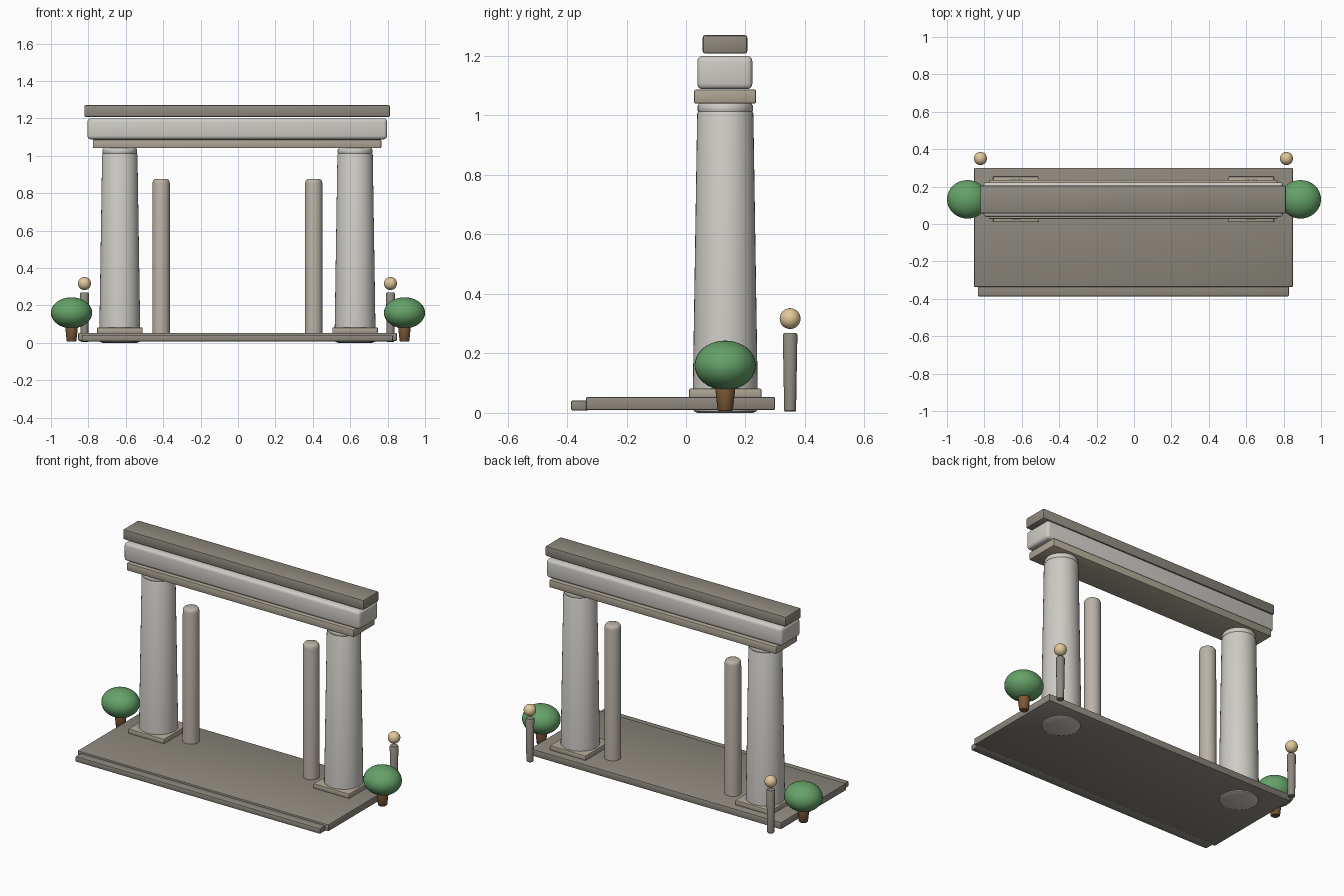
import bpy, math

if "Cube" in bpy.data.objects:
    bpy.data.objects.remove(bpy.data.objects["Cube"])

CX, CY = -0.003, 0.132   # centre line of the colonnade


def material(name, rgb):
    m = bpy.data.materials.new(name)
    m.diffuse_color = (*rgb, 1)
    m.use_nodes = True
    m.node_tree.nodes["Principled BSDF"].inputs["Base Color"].default_value = m.diffuse_color
    return m


PALE = material("pale_stone", (0.62, 0.60, 0.56))
WARM = material("warm_stone", (0.50, 0.45, 0.39))
TAN = material("tan_stone", (0.42, 0.38, 0.30))
DARK = material("dark_stone", (0.27, 0.25, 0.21))
LEAF = material("leaf_green", (0.13, 0.36, 0.14))
BARK = material("bark_brown", (0.20, 0.10, 0.04))
GLOW = material("lamp_cream", (0.75, 0.58, 0.32))


def finish(ob, name, mat, angle=35):
    ob.name = name
    ob.data.materials.append(mat)
    bpy.ops.object.select_all(action='DESELECT')
    ob.select_set(True)
    bpy.context.view_layer.objects.active = ob
    bpy.ops.object.shade_smooth_by_angle(angle=math.radians(angle))
    return ob


def box(name, x, y, z, mat, bevel=0.006, segments=2):
    """Bevelled block from (min, max) ranges."""
    bpy.ops.mesh.primitive_cube_add(size=1, location=[sum(r) / 2 for r in (x, y, z)])
    ob = bpy.context.object
    ob.scale = [r[1] - r[0] for r in (x, y, z)]
    bpy.ops.object.transform_apply(location=False, rotation=False)
    mod = ob.modifiers.new("edges", 'BEVEL')
    mod.width, mod.segments = bevel, segments
    bpy.ops.object.modifier_apply(modifier=mod.name)
    return finish(ob, name, mat)


def lathe(name, x, y, profile, mat, n=40):
    """Solid of revolution from (radius, z) points, capped at both ends."""
    verts = [(r * math.cos(2 * math.pi * i / n), r * math.sin(2 * math.pi * i / n), z)
             for r, z in profile for i in range(n)]
    faces = [(k * n + i, k * n + (i + 1) % n, (k + 1) * n + (i + 1) % n, (k + 1) * n + i)
             for k in range(len(profile) - 1) for i in range(n)]
    faces += [tuple(reversed(range(n))), tuple(range(len(verts) - n, len(verts)))]
    me = bpy.data.meshes.new(name)
    me.from_pydata(verts, [], faces)
    ob = bpy.data.objects.new(name, me)
    ob.location = (x, y, 0)
    bpy.context.collection.objects.link(ob)
    return finish(ob, name, mat)


def ball(name, loc, radii, mat):
    bpy.ops.mesh.primitive_uv_sphere_add(segments=32, ring_count=20, radius=1, location=loc)
    ob = bpy.context.object
    ob.scale = radii
    bpy.ops.object.transform_apply(location=False, rotation=False)
    return finish(ob, name, mat, 60)


# floor and front step
box("floor_slab", (-0.855, 0.85), (-0.337, 0.30), (0.01, 0.053), DARK)
box("front_step", (-0.835, 0.828), (-0.387, -0.325), (0.008, 0.042), DARK)

# beams across the top
box("lower_beam", (-0.776, 0.766), (0.027, 0.236), (1.04, 1.087), TAN)
box("main_beam", (-0.805, 0.797), (0.038, 0.223), (1.088, 1.2), PALE, 0.018, 3)
box("top_beam", (-0.822, 0.813), (0.056, 0.206), (1.208, 1.27), DARK, 0.008)

for side, s in (("left", -1), ("right", 1)):
    # main column on its plinth
    x = CX + s * 0.629
    box(side + "_plinth", (x - 0.122, x + 0.122), (CY - 0.122, CY + 0.122), (0.05, 0.082), TAN)
    lathe(side + "_column", x, CY,
          [(0.092, 0.0), (0.105, 0.005), (0.11, 0.02), (0.109, 0.08), (0.0945, 1.005),
           (0.091, 1.013)], PALE)
    lathe(side + "_collar", x, CY,
          [(0.088, 1.008), (0.093, 1.016), (0.093, 1.032), (0.087, 1.042)], PALE)

    # slim inner pillar
    lathe(side + "_slim_pillar", CX + s * 0.408, CY,
          [(0.047, 0.04), (0.0465, 0.852), (0.044, 0.865), (0.038, 0.873), (0.030, 0.876)],
          WARM, 32)

    # lamp post behind the floor
    x = CX + s * 0.818
    lathe(side + "_lamp_post", x, 0.35,
          [(0.017, 0.004), (0.020, 0.008), (0.0245, 0.262), (0.021, 0.268)], DARK, 24)
    ball(side + "_lamp", (x, 0.35, 0.317), (0.035, 0.035, 0.035), GLOW)

    # round bush on a short trunk
    x = s * 0.89
    lathe(side + "_trunk", x, CY,
          [(0.022, 0.006), (0.026, 0.011), (0.034, 0.085), (0.030, 0.10)], BARK, 24)
    ball(side + "_bush", (x, CY, 0.16), (0.11, 0.103, 0.083), LEAF)
